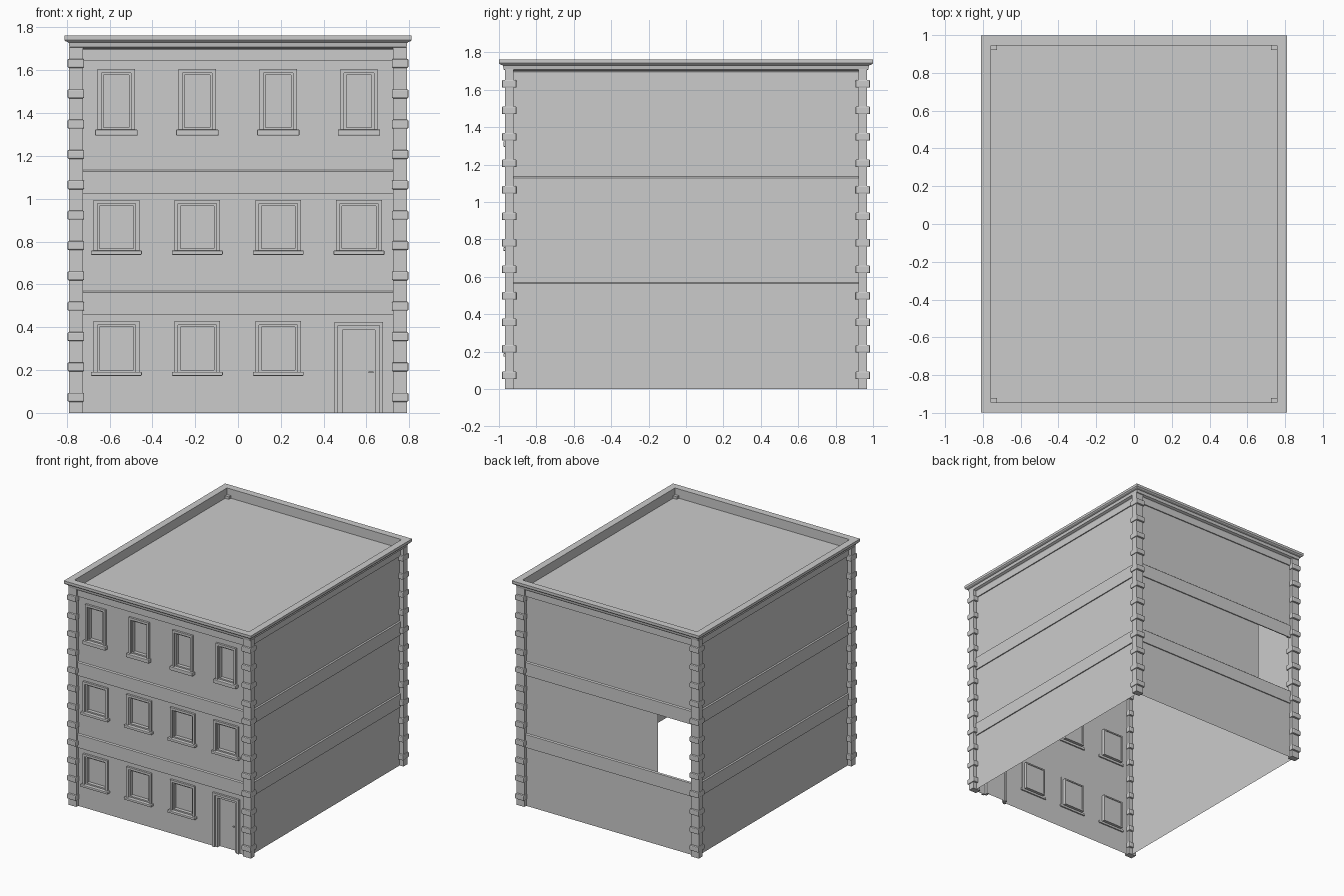
import bpy, bmesh
from mathutils import Matrix, Vector

if "Cube" in bpy.data.objects:
    bpy.data.objects.remove(bpy.data.objects["Cube"])

WX, WY = 0.757, 0.945          # wall planes (half sizes)
ROOF = 1.69


def finish(bm, name, bevel=0, recalc=True):
    if recalc:
        bmesh.ops.recalc_face_normals(bm, faces=bm.faces)
    me = bpy.data.meshes.new(name)
    bm.to_mesh(me)
    bm.free()
    ob = bpy.data.objects.new(name, me)
    bpy.context.collection.objects.link(ob)
    if bevel:
        m = ob.modifiers.new("bevel", 'BEVEL')
        m.width, m.segments = bevel, 2
    return ob


def box(bm, x0, x1, y0, y1, z0, z1):
    c = Vector((x0 + x1, y0 + y1, z0 + z1)) / 2
    bmesh.ops.create_cube(bm, size=1, matrix=Matrix.Translation(c) @
                          Matrix.Diagonal((x1 - x0, y1 - y0, z1 - z0, 1)))


def quad(bm, *pts):
    bm.faces.new([bm.verts.new(p) for p in pts])


def front_quad(bm, x0, x1, z0, z1, y):
    quad(bm, (x0, y, z0), (x1, y, z0), (x1, y, z1), (x0, y, z1))


def surround(bm, x0, x1, z0, z1, w, y0, y1, bottom=True):
    """Rectangular frame of width w lying inside the given outline."""
    box(bm, x0, x0 + w, y0, y1, z0, z1)
    box(bm, x1 - w, x1, y0, y1, z0, z1)
    box(bm, x0 + w, x1 - w, y0, y1, z1 - w, z1)
    if bottom:
        box(bm, x0 + w, x1 - w, y0, y1, z0, z0 + w)


def ring(profile, name):
    """Sweep an (outward offset, z) profile round the building."""
    bm = bmesh.new()
    loops = [[bm.verts.new((sx * (WX + d), sy * (WY + d), z))
              for sx, sy in ((-1, -1), (1, -1), (1, 1), (-1, 1))]
             for d, z in profile]
    for a, b in zip(loops, loops[1:] + loops[:1]):
        for i in range(4):
            j = (i + 1) % 4
            bm.faces.new((a[i], a[j], b[j], b[i]))
    return finish(bm, name)


# Storeys: (z range of wall, window centres, outer half width, sill z, top z, sill height)
XS = [-0.568, -0.19, 0.188]
STOREYS = [
    (0.0, 0.51, XS, 0.107, 0.173, 0.428, 0.018),
    (0.51, 1.08, XS + [0.565], 0.107, 0.738, 0.995, 0.02),
    (1.08, 1.72, XS + [0.565], 0.087, 1.295, 1.605, 0.028),
]
DOOR = (0.45, 0.678, 0.0, 0.425)
T = 0.018                      # outer trim width

# Front wall with openings, window frames, sills and panes
wall, trim, sash = bmesh.new(), bmesh.new(), bmesh.new()
sills, panes = bmesh.new(), bmesh.new()
for z0, z1, centres, hw, zs, zt, sh in STOREYS:
    holes = [(c - hw + T, c + hw - T, zs + sh, zt - T) for c in centres]
    if z0 == 0:
        holes.append((DOOR[0] + T, DOOR[1] - T, 0.0, DOOR[3] - T))
    x = -WX
    for a, b, lo, hi in holes:
        front_quad(wall, x, a, z0, z1, -WY)
        front_quad(wall, a, b, hi, z1, -WY)
        if lo > z0:
            front_quad(wall, a, b, z0, lo, -WY)
        x = b
    front_quad(wall, x, WX, z0, z1, -WY)
    for c in centres:
        surround(trim, c - hw, c + hw, zs + sh, zt, T, -WY - 0.016, -WY + 0.004, False)
        surround(sash, c - hw + T, c + hw - T, zs + sh, zt - T, 0.01,
                 -WY - 0.004, -WY + 0.03)
        front_quad(panes, c - hw + T, c + hw - T, zs + sh, zt - T, -WY + 0.024)
        box(sills, c - hw - 0.012, c + hw + 0.012, -WY - 0.032, -WY + 0.01, zs, zs + sh)
finish(wall, "front_wall", recalc=False)
finish(trim, "window_surrounds")
finish(sash, "window_sashes")
finish(panes, "window_panes", recalc=False)
finish(sills, "window_sills", 0.004)

# Door
bm = bmesh.new()
surround(bm, *DOOR, T, -WY - 0.016, -WY + 0.004, False)
x0, x1, z0, z1 = DOOR[0] + T, DOOR[1] - T, 0.0, DOOR[3] - T
surround(bm, x0, x1, z0, z1, 0.02, -WY - 0.004, -WY + 0.03, False)
finish(bm, "door_frame")
bm = bmesh.new()
front_quad(bm, x0, x1, z0, z1, -WY + 0.024)
finish(bm, "door_leaf", recalc=False)
bm = bmesh.new()
box(bm, 0.61, 0.632, -WY + 0.008, -WY + 0.014, 0.187, 0.194)
box(bm, 0.626, 0.632, -WY + 0.012, -WY + 0.026, 0.187, 0.194)
finish(bm, "door_handle")

# Side walls and roof deck
bm = bmesh.new()
for s in (-1, 1):
    quad(bm, (s * WX, -s * WY, 0), (s * WX, s * WY, 0),
         (s * WX, s * WY, 1.72), (s * WX, -s * WY, 1.72))
finish(bm, "side_walls", recalc=False)
bm = bmesh.new()
quad(bm, (-WX, -WY, ROOF), (WX, -WY, ROOF), (WX, WY, ROOF), (-WX, WY, ROOF))
finish(bm, "roof_deck", recalc=False)

# Back wall with one open bay on the middle storey
bm = bmesh.new()
for a, b, z0, z1 in ((-WX, WX, 0, 0.565), (-0.42, WX, 0.565, 1.025), (-WX, WX, 1.025, 1.72)):
    quad(bm, (b, WY, z0), (a, WY, z0), (a, WY, z1), (b, WY, z1))
finish(bm, "back_wall", recalc=False)

# String courses and frieze
for i, (lo, hi) in enumerate(((0.46, 0.57), (1.025, 1.135), (1.645, 1.705))):
    ring([(0, lo), (0.008, lo), (0.008, hi - 0.007), (0, hi)], f"string_course_{i + 1}")

# Cornice and parapet
ring([(0, ROOF - 0.01), (0.012, 1.70), (0.03, 1.708), (0.034, 1.73), (0.048, 1.735),
      (0.054, 1.742), (0.054, 1.762), (0, 1.762)], "cornice")

# Corner pillars with quoin blocks
pillars, blocks = bmesh.new(), bmesh.new()
for sx in (-1, 1):
    for sy in (-1, 1):
        cx, cy = sx * WX, sy * WY
        box(pillars, cx - 0.033, cx + 0.033, cy - 0.024, cy + 0.024, 0, 1.71)
        for k in range(12):
            z = 0.073 + 0.1417 * k
            box(blocks, cx - 0.039, cx + 0.039, cy - 0.039, cy + 0.039, z - 0.021, z + 0.021)
finish(pillars, "corner_pillars")
finish(blocks, "quoin_blocks", 0.006)
